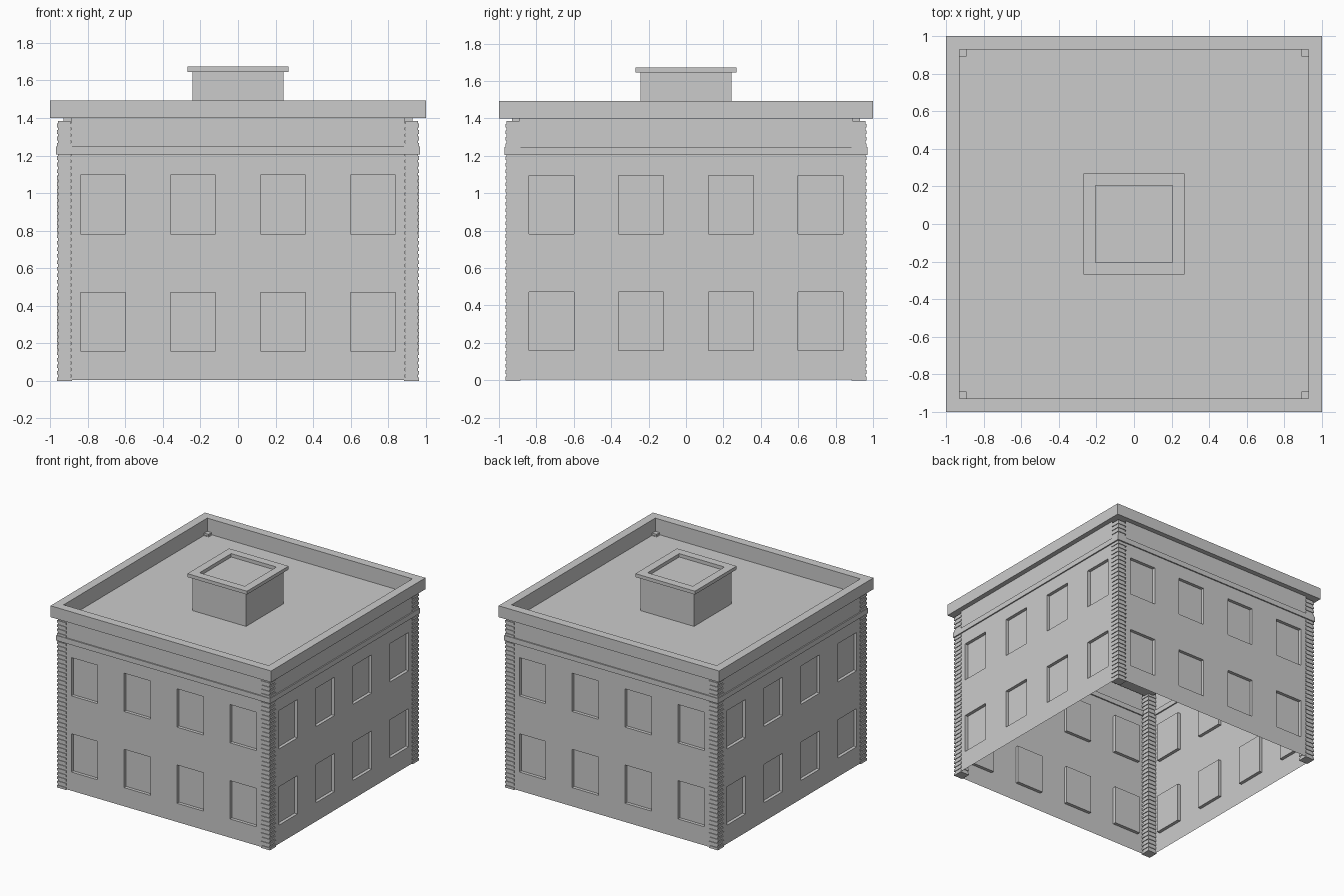
import bpy, bmesh, math
from mathutils import Matrix, Vector

if "Cube" in bpy.data.objects:
    bpy.data.objects.remove(bpy.data.objects["Cube"])

grey = bpy.data.materials.new("plain_grey")
grey.diffuse_color = (0.6, 0.6, 0.6, 1)
grey.use_nodes = True
grey.node_tree.nodes["Principled BSDF"].inputs["Base Color"].default_value = grey.diffuse_color


def make(name, bm):
    me = bpy.data.meshes.new(name)
    bm.to_mesh(me)
    bm.free()
    me.materials.append(grey)
    ob = bpy.data.objects.new(name, me)
    bpy.context.collection.objects.link(ob)
    return ob


def loft(name, rings, cap=True, closed=False, centre=(0, 0)):
    """Square rings (half width, z) joined into a skin."""
    bm = bmesh.new()
    loops = []
    for h, z in rings:
        loops.append([bm.verts.new((centre[0] + sx * h, centre[1] + sy * h, z))
                      for sx, sy in ((-1, -1), (1, -1), (1, 1), (-1, 1))])
    pairs = list(zip(loops, loops[1:]))
    if closed:
        pairs.append((loops[-1], loops[0]))
    for a, b in pairs:
        for i in range(4):
            j = (i + 1) % 4
            bm.faces.new((a[i], a[j], b[j], b[i]))
    if cap and not closed:
        bm.faces.new(loops[0][::-1])
        bm.faces.new(loops[-1])
    bmesh.ops.recalc_face_normals(bm, faces=bm.faces)
    return make(name, bm)


# Walls: thin sheets with windows pushed inward
WALL, PANE, EDGE = 0.96, 0.934, 0.89
xs = [-EDGE] + [c + s * 0.12 for c in (-0.72, -0.24, 0.24, 0.72) for s in (-1, 1)] + [EDGE]
zs = [0.005, 0.158, 0.472, 0.782, 1.096, 1.4]
for k, side in enumerate(("front", "right", "back", "left")):
    bm = bmesh.new()
    grid = [[bm.verts.new((x, -WALL, z)) for x in xs] for z in zs]
    for r in range(len(zs) - 1):
        for c in range(len(xs) - 1):
            q = (grid[r][c], grid[r][c + 1], grid[r + 1][c + 1], grid[r + 1][c])
            if r % 2 and c % 2:
                inner = [bm.verts.new((v.co.x, -PANE, v.co.z)) for v in q]
                bm.faces.new(inner)
                for i in range(4):
                    j = (i + 1) % 4
                    bm.faces.new((q[i], q[j], inner[j], inner[i]))
            else:
                bm.faces.new(q)
    bm.transform(Matrix.Rotation(k * math.pi / 2, 4, 'Z'))
    make(side + "_wall", bm)

# Corner columns with thin brick courses
COURSES, TOP = 40, 1.385
p = TOP / COURSES
profile = []
for i in range(COURSES):
    z = i * p
    profile += [(0.04, z), (0.04, z + 0.55 * p), (0.034, z + 0.55 * p), (0.034, z + p)]
for sx in (-1, 1):
    for sy in (-1, 1):
        loft("corner_column", profile, centre=(sx * 0.925, sy * 0.925))

# String course round the upper wall
loft("wall_band", [(0.95, 1.205), (0.97, 1.205), (0.97, 1.247), (0.95, 1.247)], closed=True)

# Parapet and roof deck
loft("parapet", [(0.93, 1.4), (1.0, 1.4), (1.0, 1.493), (0.93, 1.493), (0.93, 1.367)], cap=False)
bm = bmesh.new()
bmesh.ops.create_grid(bm, x_segments=1, y_segments=1, size=0.93,
                      matrix=Matrix.Translation(Vector((0, 0, 1.367))))
make("roof_deck", bm)

# Rooftop housing with a rimmed cap
loft("roof_housing", [(0.243, 1.367), (0.243, 1.645)])
loft("housing_cap", [(0.205, 1.645), (0.27, 1.645), (0.27, 1.673), (0.205, 1.673)], closed=True)
